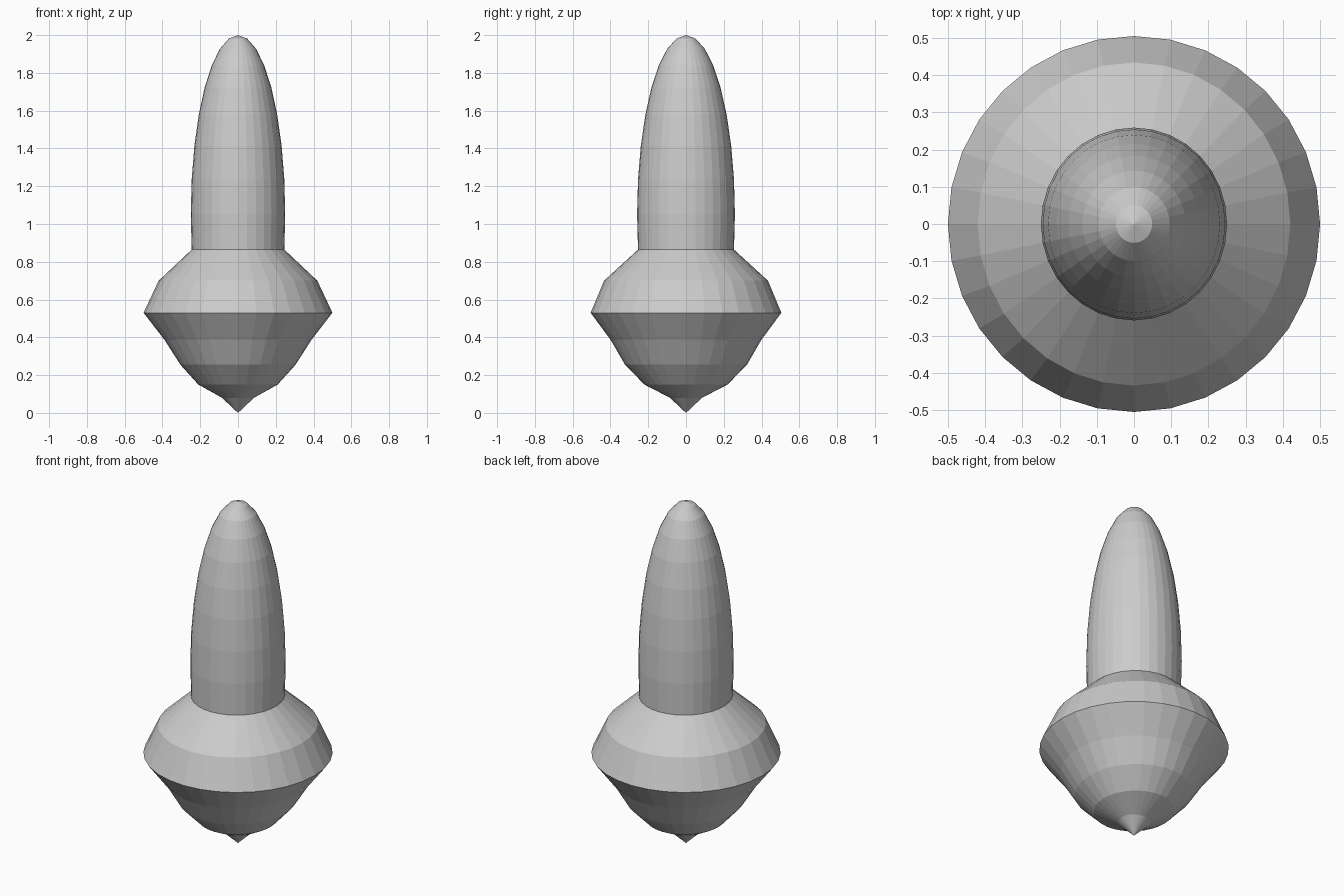
import bpy, bmesh, math

if "Cube" in bpy.data.objects:
    bpy.data.objects.remove(bpy.data.objects["Cube"])

SIDES = 32

# Lower body rings, bottom to top: (x radius, y radius, z)
rings = [
    (0.085, 0.085, 0.08),
    (0.21, 0.22, 0.15),
    (0.305, 0.323, 0.255),
    (0.388, 0.398, 0.385),
    (0.50, 0.505, 0.53),
    (0.42, 0.434, 0.70),
]

# Tall rounded shaft: evenly spaced rings of a stretched sphere
CENTRE, HALF = 1.05, 0.95
for i in range(-1, 8):
    a = i * math.pi / 16
    rings.append((0.25 * math.cos(a), 0.259 * math.cos(a), CENTRE + HALF * math.sin(a)))

bm = bmesh.new()
loops = []
for rx, ry, z in rings:
    loops.append([bm.verts.new((rx * math.cos(2 * math.pi * k / SIDES),
                                ry * math.sin(2 * math.pi * k / SIDES), z))
                  for k in range(SIDES)])
bottom = bm.verts.new((0, 0, 0))
top = bm.verts.new((0, 0, 2))

# Side bands, pointed base and rounded tip
for k in range(SIDES):
    n = (k + 1) % SIDES
    for lo, hi in zip(loops, loops[1:]):
        bm.faces.new((lo[k], lo[n], hi[n], hi[k]))
    bm.faces.new((bottom, loops[0][n], loops[0][k]))
    bm.faces.new((top, loops[-1][k], loops[-1][n]))
bmesh.ops.recalc_face_normals(bm, faces=bm.faces)

mesh = bpy.data.meshes.new("turned_finial")
bm.to_mesh(mesh)
bm.free()
bpy.context.collection.objects.link(bpy.data.objects.new("turned_finial", mesh))
